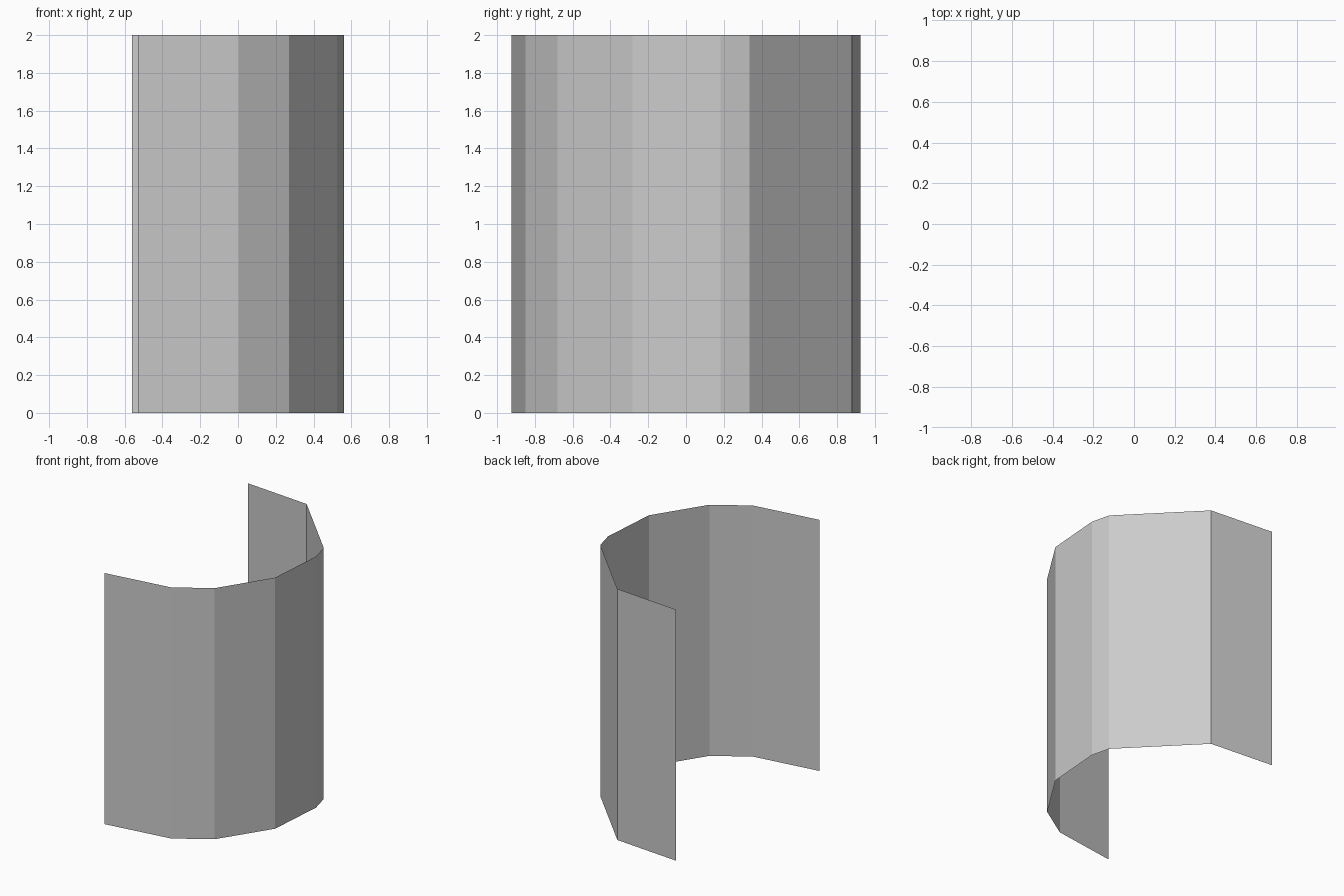
import bpy, bmesh

if "Cube" in bpy.data.objects:
    bpy.data.objects.remove(bpy.data.objects["Cube"])

# Open plan outline of the faceted curved screen (x, y)
outline = [(-0.53, -0.925), (0.005, -0.85), (0.27, -0.68), (0.525, -0.282),
           (0.56, 0.182), (0.521, 0.335), (-0.01, 0.878), (-0.56, 0.925)]
height = 2.0

# Curved screen: outline extruded straight up as a thin open sheet
bm = bmesh.new()
verts = [bm.verts.new((x, y, 0)) for x, y in outline]
edges = [bm.edges.new(pair) for pair in zip(verts, verts[1:])]
result = bmesh.ops.extrude_edge_only(bm, edges=edges)
top = [v for v in result["geom"] if isinstance(v, bmesh.types.BMVert)]
bmesh.ops.translate(bm, verts=top, vec=(0, 0, height))

# Face the convex side outward (+x)
bm.normal_update()
if sum(f.normal.x * f.calc_area() for f in bm.faces) < 0:
    bmesh.ops.reverse_faces(bm, faces=bm.faces[:])

mesh = bpy.data.meshes.new("curved_screen")
bm.to_mesh(mesh)
bm.free()
screen = bpy.data.objects.new("curved_screen", mesh)
bpy.context.collection.objects.link(screen)
